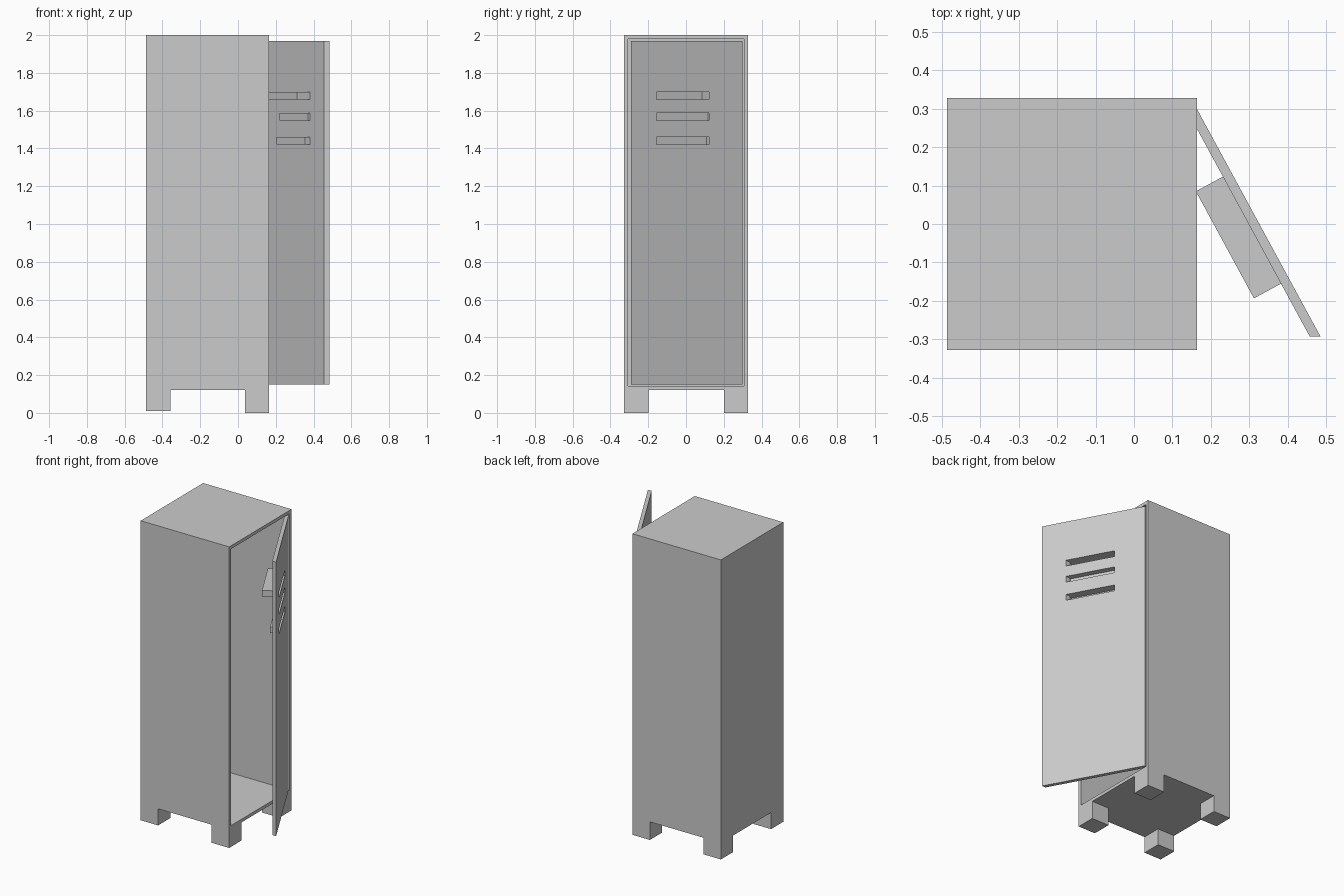
import bpy, bmesh
from mathutils import Vector

if "Cube" in bpy.data.objects:
    bpy.data.objects.remove(bpy.data.objects["Cube"])

X0, X1, Y0, Y1 = -0.486, 0.164, -0.327, 0.328   # cabinet footprint
SLOPE, THICK = 0.543, 0.028                     # open door: x shift per y, thickness along x


def finish(name, bm):
    me = bpy.data.meshes.new(name)
    bm.to_mesh(me)
    bm.free()
    ob = bpy.data.objects.new(name, me)
    bpy.context.collection.objects.link(ob)
    return ob


def prism(name, plan, z0, z1, open_side=None):
    """Extrude a plan outline upwards; open_side leaves out one wall."""
    bm = bmesh.new()
    lo = [bm.verts.new((x, y, z0)) for x, y in plan]
    hi = [bm.verts.new((x, y, z1)) for x, y in plan]
    bm.faces.new(lo[::-1])
    bm.faces.new(hi)
    n = len(plan)
    for i in range(n):
        if i != open_side:
            j = (i + 1) % n
            bm.faces.new((lo[i], lo[j], hi[j], hi[i]))
    bmesh.ops.recalc_face_normals(bm, faces=bm.faces)
    return finish(name, bm)


def rect(xa, xb, ya, yb):
    return [(xa, ya), (xb, ya), (xb, yb), (xa, yb)]


# Cabinet: a box hollowed out through its +x side
cabinet = prism("cabinet", rect(X0, X1, Y0, Y1), 0.12, 2.0)
bm = bmesh.new()
bm.from_mesh(cabinet.data)
bm.normal_update()
side = max(bm.faces, key=lambda f: f.normal.x)
bmesh.ops.inset_individual(bm, faces=[side], thickness=0.03)
ret = bmesh.ops.extrude_discrete_faces(bm, faces=[side])
bmesh.ops.translate(bm, verts=ret["faces"][0].verts, vec=(-0.62, 0, 0))
bm.to_mesh(cabinet.data)
bm.free()

# Four square feet; the rear pair is slightly shorter
F = 0.128
for xa, z, end in ((X0, 0.01, "back"), (X1 - F, 0.0, "door")):
    for ya, hand in ((Y0, "left"), (Y1 - F, "right")):
        prism(f"foot_{end}_{hand}", rect(xa, xa + F, ya, ya + F), z, 0.12)


# Door: swung open, its edges still cut square to the frame
def door_x(y):
    return X1 + (0.298 - y) * SLOPE


def slanted(ya, yb, xin, xout):
    return [(door_x(ya) - xin, ya), (door_x(ya) + xout, ya),
            (door_x(yb) + xout, yb), (door_x(yb) - xin, yb)]


door = prism("door", slanted(-0.292, 0.298, THICK, 0), 0.15, 1.97)

# Vents: slots through the door with blind pockets behind them
inward = Vector((-1, -SLOPE)).normalized()
SA, SB = -0.155, 0.123
for i, (z, depth) in enumerate(((1.66, 0.08), (1.547, 0.014), (1.42, 0.031))):
    cutter = prism(f"slot_cutter_{i}", slanted(SA, SB, 0.05, 0.05), z, z + 0.04)
    cutter.hide_render = True
    cutter.hide_viewport = True
    mod = door.modifiers.new("slot", "BOOLEAN")
    mod.operation = "DIFFERENCE"
    mod.solver = "EXACT"
    mod.object = cutter
    a = Vector((door_x(SA) - THICK, SA))
    b = Vector((door_x(SB) - THICK, SB))
    prism(f"vent_pocket_{i}", [a, b, b + inward * depth, a + inward * depth],
          z, z + 0.04, open_side=0)
    # open the top and bottom only behind the door: the missing wall faces the slot
